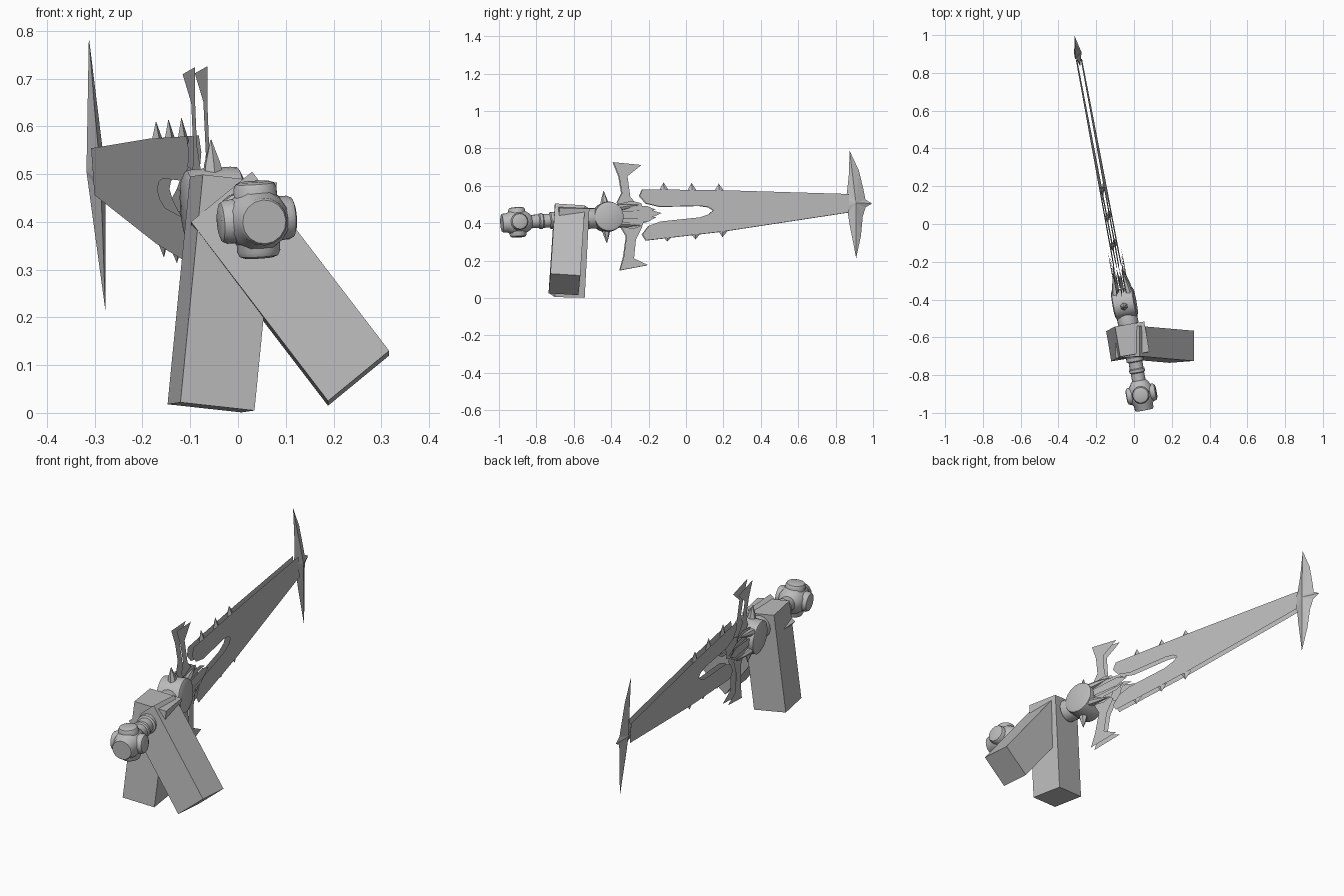
import bpy, bmesh, math
from mathutils import Matrix, Vector

if "Cube" in bpy.data.objects:
    bpy.data.objects.remove(bpy.data.objects["Cube"])

grey = bpy.data.materials.new("stone_grey")
grey.diffuse_color = (0.5, 0.5, 0.5, 1)
grey.use_nodes = True
grey.node_tree.nodes["Principled BSDF"].inputs["Base Color"].default_value = grey.diffuse_color

# Sword frame: local x runs along the sword, y across the blade, z through its thickness
U = Vector((-0.183, 0.982, 0.052)).normalized()
V = Vector((-0.06, -0.064, 1.0))
V = (V - U * V.dot(U)).normalized()
W = U.cross(V)
O = Vector((0.055, -0.985, 0.40))
SWORD = Matrix((U, V, W)).transposed().to_4x4()
SWORD.translation = O


def local(y, z):
    """World side position (y, z) on the blade plane -> sword coordinates."""
    det = U.y * V.z - V.y * U.z
    a, b = y - O.y, z - O.z
    return ((a * V.z - V.y * b) / det, (U.y * b - a * U.z) / det)


def finish(name, bm, smooth=False, matrix=SWORD):
    bmesh.ops.remove_doubles(bm, verts=bm.verts, dist=1e-5)
    bmesh.ops.recalc_face_normals(bm, faces=bm.faces)
    me = bpy.data.meshes.new(name)
    bm.to_mesh(me)
    bm.free()
    ob = bpy.data.objects.new(name, me)
    bpy.context.collection.objects.link(ob)
    ob.matrix_world = matrix
    me.materials.append(grey)
    if smooth:
        bpy.ops.object.select_all(action='DESELECT')
        ob.select_set(True)
        bpy.context.view_layer.objects.active = ob
        bpy.ops.object.shade_smooth_by_angle(angle=math.radians(35))
    return ob


def plate(name, pts, t, bevel):
    """Flat blade with sharp bevelled rim."""
    bm = bmesh.new()
    for sign in (1, -1):
        vs = [bm.verts.new((*p, 0)) for p in pts]
        f = bm.faces.new(vs)
        f.normal_update()
        bmesh.ops.inset_region(bm, faces=[f], thickness=bevel, use_even_offset=True)
        for v in f.verts:
            v.co.z = sign * t
    return finish(name, bm)


def ridge(name, pts, centre, t, off=0.0):
    """Spike or star rising from its outline to one central point on both sides."""
    bm = bmesh.new()
    vs = [bm.verts.new((*p, off)) for p in pts]
    for sign in (1, -1):
        c = bm.verts.new((*centre, off + sign * t))
        for i in range(len(vs)):
            bm.faces.new((vs[i - 1], vs[i], c))
    return finish(name, bm)


def lathe(name, prof, origin=(0, 0, 0), axis=(1, 0, 0), n=16):
    """Revolve (distance, radius) pairs round an axis in the sword frame."""
    rot = Vector((0, 0, 1)).rotation_difference(Vector(axis)).to_matrix()
    bm = bmesh.new()
    rings = []
    for d, r in prof:
        rings.append([bm.verts.new(Vector(origin) + rot @ Vector(
            (r * math.cos(2 * math.pi * k / n), r * math.sin(2 * math.pi * k / n), d)))
            for k in range(n)])
    for a, b in zip(rings, rings[1:]):
        for k in range(n):
            bm.faces.new((a[k - 1], a[k], b[k], b[k - 1]))
    bm.faces.new(rings[0])
    bm.faces.new(rings[-1])
    return finish(name, bm, True)


def box(name, centre, ax, ay, az):
    m = Matrix((ax, ay, az)).transposed().to_4x4()
    m.translation = centre
    bm = bmesh.new()
    bmesh.ops.create_cube(bm, size=1)
    bmesh.ops.transform(bm, matrix=m, verts=bm.verts)
    return finish(name, bm, matrix=Matrix())


# Two square arms gripping the handle
box("upright_arm", (-0.033, -0.622, 0.25), (0.155, 0.026, -0.017), (-0.027, 0.16, -0.004), (0.047, 0.025, 0.477))
box("slanted_arm", (0.109, -0.6375, 0.26), (0.128, 0.01, 0.105), (0, 0.16, -0.01), (-0.287, 0.025, 0.375))

# Handle with rings
lathe("handle", [(0.13, 0.036), (0.20, 0.036), (0.205, 0.042), (0.22, 0.042), (0.225, 0.037),
                 (0.26, 0.037), (0.265, 0.046), (0.285, 0.046), (0.29, 0.038), (0.46, 0.038),
                 (0.465, 0.055), (0.52, 0.055), (0.54, 0.045)])

# Pommel body and its four side knobs
lathe("pommel", [(0, 0.046), (0.006, 0.05), (0.03, 0.052), (0.045, 0.062), (0.085, 0.068),
                 (0.125, 0.062), (0.15, 0.046), (0.16, 0.036)])
for i, ax in enumerate(((0, 1, 0), (0, -1, 0), (0, 0, 1), (0, 0, -1))):
    lathe(f"pommel_knob_{i}", [(0.02, 0.046), (0.066, 0.046), (0.076, 0.041), (0.08, 0.03)], (0.085, 0, 0), ax)

# Round hub with spikes above and below
hx, hy = local(-0.42, 0.433)
lathe("hub", [(-0.06, 0.066), (-0.054, 0.078), (-0.04, 0.08), (0.04, 0.08), (0.054, 0.078), (0.06, 0.066)],
      (hx, hy, 0), (0, 0, 1), 24)
for s in (1, -1):
    lathe(f"hub_spike_{s}", [(0.06, 0.024), (0.09, 0.018), (0.14, 0.001)], (hx - 0.012, hy, 0), (0, s, 0), 6)
    # Claws reaching forward from the hub rims
    for q in (1, -1):
        lathe(f"hub_claw_{s}_{q}", [(0, 0.02), (0.08, 0.014), (0.15, 0.001)],
              (hx + 0.02, hy + q * 0.04, s * 0.04), (1, q * 0.1, -s * 0.1), 6)

# Guard core and layered spear ornament
cx, cy = local(-0.25, 0.445)
plate("guard_core", [(cx + a, cy + b) for a, b in
      ((-0.13, -0.06), (-0.04, -0.075), (0.01, -0.06), (0.03, 0), (0.01, 0.06), (-0.04, 0.075), (-0.13, 0.06))], 0.024, 0.012)
plate("spear_ornament", [(cx + a, cy + b) for a, b in
      ((-0.12, -0.018), (0.05, -0.024), (0.115, 0), (0.05, 0.024), (-0.12, 0.018))], 0.036, 0.01)
for s in (1, -1):
    plate(f"ornament_prong_{s}", [(cx + a, cy + s * b) for a, b in
          ((-0.12, 0.025), (0.03, 0.022), (0.09, 0.018), (0.04, 0.042), (-0.12, 0.05))], 0.03, 0.006)

# Hooked guard wings
upper = ((-0.39, 0.725), (-0.24, 0.71), (-0.315, 0.65), (-0.30, 0.54), (-0.25, 0.48), (-0.33, 0.46), (-0.37, 0.51), (-0.345, 0.56), (-0.36, 0.65))
lower = ((-0.355, 0.147), (-0.205, 0.175), (-0.28, 0.21), (-0.27, 0.31), (-0.235, 0.38), (-0.31, 0.42), (-0.35, 0.38), (-0.32, 0.33), (-0.335, 0.22))
plate("upper_wing", [local(*p) for p in upper], 0.013, 0.01)
plate("lower_wing", [local(*p) for p in lower], 0.013, 0.01)

# Forked blade with a long slot
outline = ((-0.235, 0.58), (0.20, 0.575), (0.87, 0.555), (0.87, 0.457), (0.20, 0.355), (-0.215, 0.307),
           (-0.235, 0.34), (-0.20, 0.385), (-0.14, 0.408), (0.07, 0.43), (0.12, 0.447), (0.145, 0.468),
           (0.12, 0.485), (0.07, 0.492), (-0.14, 0.487), (-0.215, 0.505), (-0.25, 0.545))
plate("blade", [local(*p) for p in outline], 0.013, 0.018)

# Spikes on both blade edges
for i, y in enumerate((-0.12, 0.03, 0.175)):
    for n, base, tip, yy in (("top", 0.57, 0.619 - 0.004 * i, y),
                             ("bottom", 0.332 + 0.015 * i, 0.301 + 0.012 * i, y + 0.02)):
        ridge(f"{n}_spike_{i}", [local(*p) for p in ((yy - 0.025, base), (yy, tip), (yy + 0.03, base),
              (yy, base * 2 - tip))], local(yy, base), 0.012)

# Crossed blade head
head = ((0.875, 0.787), (0.925, 0.68), (0.95, 0.575), (0.96, 0.525), (0.995, 0.505), (0.96, 0.485),
        (0.945, 0.435), (0.935, 0.33), (0.91, 0.213), (0.875, 0.39), (0.865, 0.455), (0.84, 0.48),
        (0.84, 0.535), (0.86, 0.56), (0.87, 0.65))
ridge("blade_head", [local(*p) for p in head], local(0.905, 0.507), 0.02)
